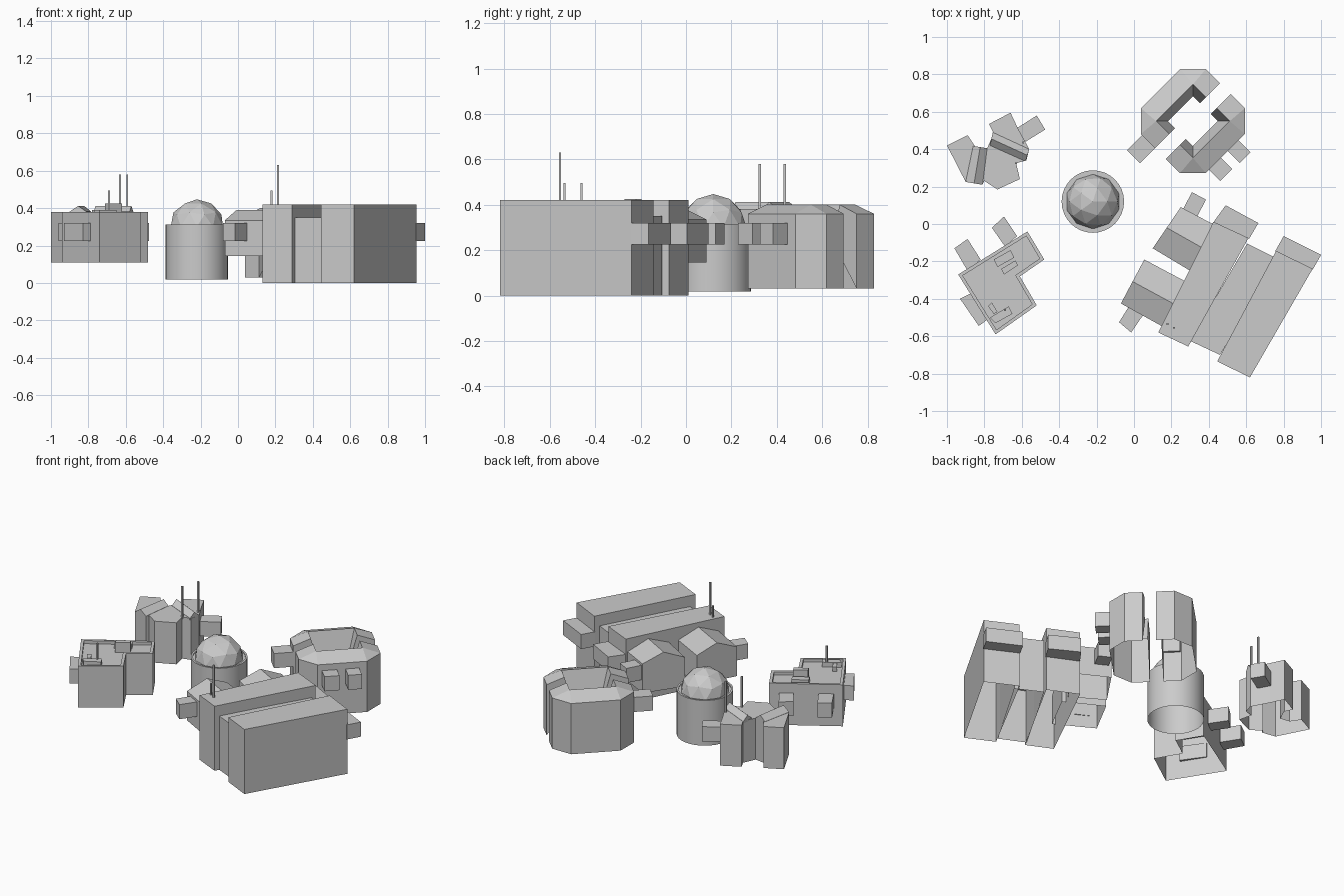
import bpy, bmesh, math
from mathutils import Matrix, Vector

if "Cube" in bpy.data.objects:
    bpy.data.objects.remove(bpy.data.objects["Cube"])


def finish(name, bm):
    bmesh.ops.remove_doubles(bm, verts=bm.verts, dist=1e-5)
    bmesh.ops.recalc_face_normals(bm, faces=bm.faces)
    me = bpy.data.meshes.new(name)
    bm.to_mesh(me)
    bm.free()
    ob = bpy.data.objects.new(name, me)
    bpy.context.collection.objects.link(ob)
    return ob


def prism(name, pts, z0, z1, parapet=0.0, sink=0.02, floor=False, xf=None):
    """Extruded footprint, open below unless floor; optional parapet roof."""
    bm = bmesh.new()
    lo = [bm.verts.new((x, y, z0)) for x, y in pts]
    hi = [bm.verts.new((x, y, z1)) for x, y in pts]
    n = len(pts)
    if floor:
        bm.faces.new(lo[::-1])
    top = bm.faces.new(hi)
    for i in range(n):
        j = (i + 1) % n
        bm.faces.new((lo[i], lo[j], hi[j], hi[i]))
    bmesh.ops.recalc_face_normals(bm, faces=bm.faces)
    if parapet:
        bmesh.ops.inset_region(bm, faces=[top], thickness=parapet)
        ext = bmesh.ops.extrude_discrete_faces(bm, faces=[top])["faces"][0]
        bmesh.ops.translate(bm, verts=ext.verts, vec=(0, 0, -sink))
    if xf:
        bm.transform(xf)
    return finish(name, bm)


def gable(name, p, z0, eave, peak):
    """Open-bottomed block with a ridge from mid(p0,p3) to mid(p1,p2)."""
    bm = bmesh.new()
    lo = [bm.verts.new((x, y, z0)) for x, y in p]
    hi = [bm.verts.new((x, y, eave)) for x, y in p]
    r = []
    for a, b in ((0, 3), (1, 2)):
        m = (Vector(p[a]) + Vector(p[b])) / 2
        r.append(bm.verts.new((m.x, m.y, peak)))
    bm.faces.new((lo[0], lo[1], hi[1], hi[0]))
    bm.faces.new((lo[2], lo[3], hi[3], hi[2]))
    bm.faces.new((lo[1], lo[2], hi[2], r[1], hi[1]))
    bm.faces.new((lo[3], lo[0], hi[0], r[0], hi[3]))
    bm.faces.new((hi[0], hi[1], r[1], r[0]))
    bm.faces.new((hi[2], hi[3], r[0], r[1]))
    return finish(name, bm)


def stub(name, pts, xf=None):
    """Connecting stub at the shared corridor height."""
    prism(name, pts, .225, .32, floor=True, xf=xf)


def mast(name, x, y, z0, z1, r=0.005):
    prism(name, [(x - r, y - r), (x + r, y - r), (x + r, y + r), (x - r, y + r)], z0, z1)


def rect(u0, u1, v0, v1):
    return [(u0, v0), (u1, v0), (u1, v1), (u0, v1)]


# Large hall: two long blocks, a low link, end caps
prism("hall_outer", [(.76, -.143), (.955, -.24), (.62, -.82), (.445, -.735)], 0, .42)
prism("hall_link", [(.605, -.105), (.765, -.185), (.46, -.70), (.30, -.625)], 0, .35)
prism("hall_inner", [(.425, .012), (.612, -.075), (.29, -.655), (.13, -.58)], 0, .42)
stub("hall_outer_cap", [(.80, -.065), (1.0, -.165), (.955, -.245), (.755, -.145)])
stub("hall_inner_cap", [(.49, .10), (.665, .005), (.615, -.08), (.425, .01)])

# Hall: gabled annexes, stubs and masts
gable("annex_back", [(.25, .09), (.44, -.01), (.30, -.25), (.10, -.13)], .145, .335, .39)
gable("annex_front", [(.055, -.19), (.29, -.315), (.165, -.555), (-.07, -.425)], .145, .335, .39)
stub("annex_stub_back", [(.31, .17), (.385, .13), (.335, .035), (.26, .075)])
stub("annex_stub_front", [(-.03, -.445), (.05, -.485), (-.015, -.58), (-.08, -.525)])
mast("hall_mast_short", .18, -.535, .42, .495)
mast("hall_mast_tall", .214, -.555, .42, .63)

# Central drum with shallow rim and faceted dome
C = (-.22, .12)
drum = prism("drum", [(C[0] + .167 * math.cos(i * math.tau / 32),
                       C[1] + .167 * math.sin(i * math.tau / 32)) for i in range(32)],
             .018, .312, parapet=.012, sink=.006)
bpy.context.view_layer.objects.active = drum
drum.select_set(True)
bpy.ops.object.shade_smooth_by_angle(angle=math.radians(30))
drum.select_set(False)
bm = bmesh.new()
bmesh.ops.create_icosphere(bm, subdivisions=2, radius=.147)
bmesh.ops.bisect_plane(bm, geom=bm.verts[:] + bm.edges[:] + bm.faces[:],
                       plane_co=(0, 0, 0), plane_no=(0, 0, 1), clear_inner=True)
bmesh.ops.translate(bm, verts=bm.verts, vec=(C[0], C[1], .30))
finish("dome", bm)

# Octagonal ring: two mirrored U-shaped shells, open below
RING = Matrix.Translation((.315, .55, 0)) @ Matrix.Rotation(math.radians(45), 4, 'Z')
OUT = [(.245, .04), (.245, .148), (.148, .245), (-.148, .245), (-.245, .148), (-.245, .04)]


def square_path(s):
    return [(s, .04), (s, s), (s, s), (-s, s), (-s, s), (-s, .04)]


for tag, m in (("left", 1), ("right", -1)):
    bm = bmesh.new()
    rails = [(OUT, .03), (OUT, .36), (square_path(.139), .40), (square_path(.094), .24)]
    rails = [[bm.verts.new((u, v * m, z)) for u, v in path] for path, z in rails]
    for a, b in zip(rails, rails[1:]):
        for i in range(5):
            bm.faces.new((a[i], a[i + 1], b[i + 1], b[i]))
    for i in (0, 5):
        bm.faces.new([r[i] for r in rails])
    bm.transform(RING)
    finish("ring_half_" + tag, bm)
for i, r in enumerate([rect(-.36, -.23, .04, .14), rect(.018, .10, -.335, -.235),
                       rect(-.123, -.033, -.33, -.235)]):
    stub(f"ring_stub_{i}", r, RING)

# L-shaped building with parapet roof
prism("l_block", [(-.57, -.04), (-.48, -.19), (-.61, -.28), (-.52, -.435),
                  (-.74, -.59), (-.94, -.27)], .11, .38, parapet=.025)
for i, p in enumerate([[(-.76, -.02), (-.695, .04), (-.625, -.065), (-.69, -.12)],
                       [(-.96, -.13), (-.89, -.08), (-.82, -.19), (-.89, -.25)],
                       [(-.93, -.40), (-.87, -.37), (-.775, -.505), (-.83, -.545)]]):
    stub(f"l_stub_{i}", p)
for i, (p, z) in enumerate([([(-.75, -.19), (-.66, -.14), (-.64, -.18), (-.73, -.23)], .39),
                            ([(-.71, -.24), (-.635, -.195), (-.62, -.22), (-.695, -.27)], .425),
                            ([(-.77, -.50), (-.67, -.44), (-.65, -.48), (-.74, -.53)], .39),
                            ([(-.78, -.44), (-.76, -.42), (-.73, -.47), (-.75, -.48)], .39)]):
    prism(f"l_roof_unit_{i}", p, .355, z)
mast("l_mast", -.69, -.46, .36, .495)

# Winged building with two roof ridges
prism("wing_block", [(-1, .42), (-.89, .475), (-.85, .415), (-.785, .405), (-.75, .485),
                     (-.775, .535), (-.66, .595), (-.62, .51), (-.56, .40), (-.575, .34),
                     (-.63, .325), (-.61, .24), (-.73, .185), (-.80, .23), (-.81, .21),
                     (-.90, .225)], .11, .38)
gable("wing_ridge_west", [(-.86, .417), (-.90, .225), (-.81, .21), (-.785, .405)], .37, .381, .412)
gable("wing_ridge_east", [(-.755, .49), (-.56, .40), (-.58, .335), (-.77, .42)], .37, .381, .412)
stub("wing_stub", [(-.63, .51), (-.52, .58), (-.475, .505), (-.58, .44)])
mast("wing_mast_front", -.63, .325, .37, .58)
mast("wing_mast_back", -.592, .435, .37, .58)
